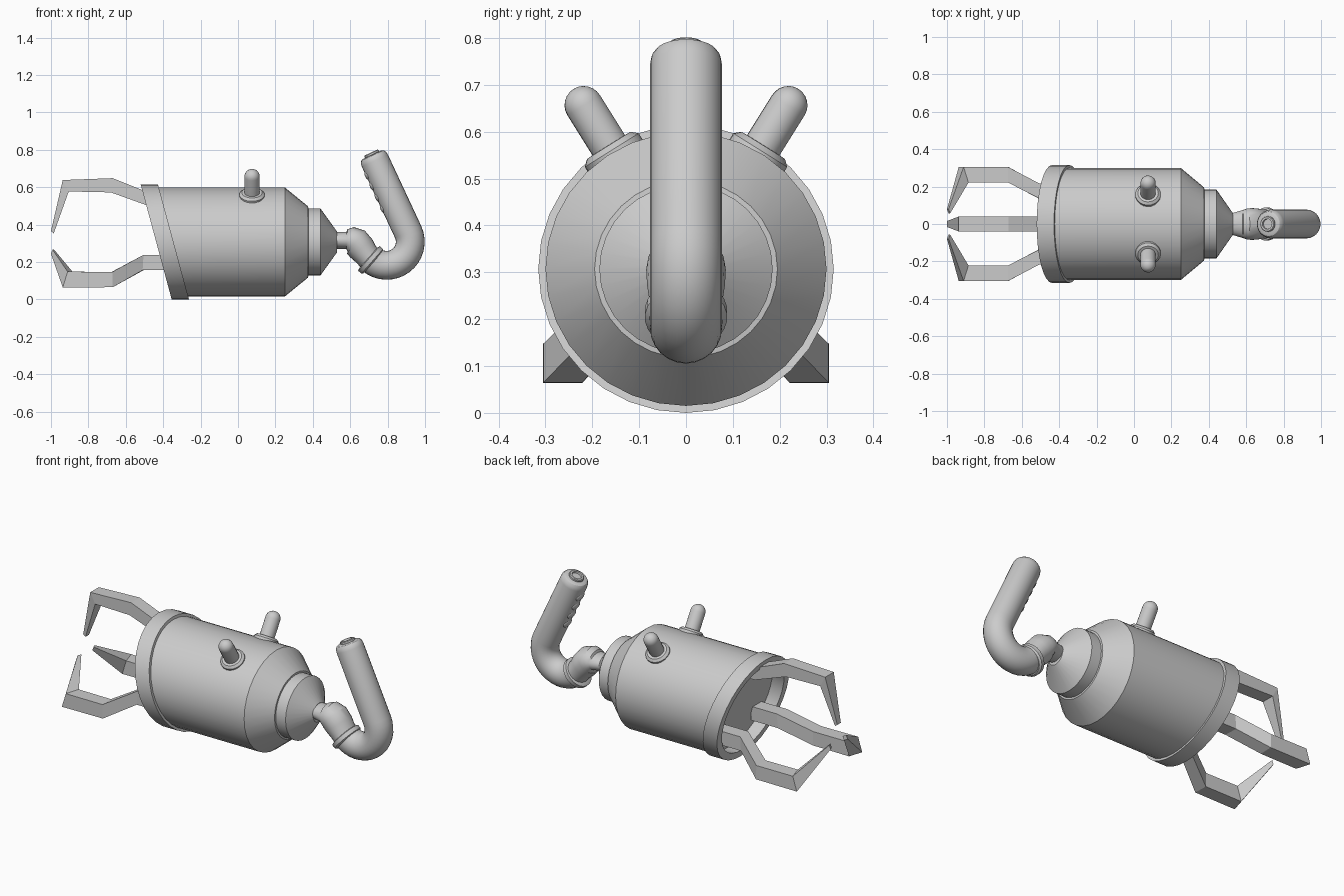
import bpy, bmesh
from math import sin, cos, pi, radians
from mathutils import Vector

if "Cube" in bpy.data.objects:
    bpy.data.objects.remove(bpy.data.objects["Cube"])

CZ = 0.307          # height of the main axis
SLANT = 0.27        # lean of the open mouth


def loft(name, rings, smooth=True):
    """Skin a list of vertex rings and cap both ends."""
    bm = bmesh.new()
    vs = [[bm.verts.new(p) for p in r] for r in rings]
    n = len(vs[0])
    for a, b in zip(vs, vs[1:]):
        for i in range(n):
            j = (i + 1) % n
            bm.faces.new((a[i], a[j], b[j], b[i]))
    bm.faces.new(vs[0])
    bm.faces.new(vs[-1])
    bmesh.ops.recalc_face_normals(bm, faces=bm.faces)
    me = bpy.data.meshes.new(name)
    bm.to_mesh(me)
    bm.free()
    ob = bpy.data.objects.new(name, me)
    bpy.context.collection.objects.link(ob)
    if smooth:
        bpy.ops.object.select_all(action='DESELECT')
        ob.select_set(True)
        bpy.context.view_layer.objects.active = ob
        bpy.ops.object.shade_smooth_by_angle(angle=radians(30))
    return ob


def turned(name, profile, n=32, wide=1.027):
    """Turn (x, radius, slant) points around the main axis."""
    rings = []
    for x, r, s in profile:
        ang = [2 * pi * i / n for i in range(n)]
        rings.append([(x - s * r * cos(a), wide * r * sin(a), CZ + r * cos(a)) for a in ang])
    return loft(name, rings)


def rod(name, start, direction, profile, n=20):
    """Turn (distance, radius) points around any straight axis."""
    d = Vector(direction).normalized()
    u = d.orthogonal().normalized()
    v = d.cross(u)
    rings = [[Vector(start) + d * t + (u * cos(2 * pi * i / n) + v * sin(2 * pi * i / n)) * r
              for i in range(n)] for t, r in profile]
    return loft(name, rings)


def pipe(name, path, n=24):
    """Sweep (x, z, radius, y radius) points in the xz plane."""
    rings = []
    for k, (x, z, r, ry) in enumerate(path):
        a, b = path[max(k - 1, 0)], path[min(k + 1, len(path) - 1)]
        t = Vector((b[0] - a[0], 0, b[1] - a[1])).normalized()
        nv = Vector((-t.z, 0, t.x))
        rings.append([Vector((x, 0, z)) + nv * r * cos(2 * pi * i / n)
                      + Vector((0, ry * sin(2 * pi * i / n), 0)) for i in range(n)])
    return loft(name, rings)


# Main canister with tapered rear and stepped collar
turned("canister", [(-0.36, 0.292, SLANT), (0.25, 0.292, 0), (0.375, 0.19, 0),
                    (0.376, 0.18, 0), (0.44, 0.18, 0), (0.53, 0.055, 0)])

# Slanted mouth ring with recessed floor
turned("mouth_ring", [(-0.345, 0.285, SLANT), (-0.345, 0.307, SLANT), (-0.4375, 0.307, SLANT),
                      (-0.4375, 0.265, SLANT), (-0.345, 0.265, SLANT)])

# Upper claw: stations of (outer x, z), (inner x, z), half width
stations = [((-0.36, 0.575), (-0.36, 0.495), 0.04), ((-0.50, 0.58), (-0.48, 0.50), 0.04),
            ((-0.67, 0.648), (-0.68, 0.572), 0.04), ((-0.937, 0.638), (-0.905, 0.577), 0.04),
            ((-1.0, 0.365), (-0.985, 0.353), 0.016)]
loft("upper_claw", [[(o[0], -w, o[1]), (o[0], w, o[1]), (i[0], w, i[1]), (i[0], -w, i[1])]
                    for o, i, w in stations], smooth=False)

# Lower claws: square bars, stations of (outer x, inner x, y, z, half size)
stations = [(-0.33, -0.33, 0.175, 0.197, 0.041), (-0.51, -0.50, 0.175, 0.197, 0.041),
            (-0.67, -0.675, 0.263, 0.106, 0.041), (-0.937, -0.885, 0.263, 0.106, 0.042),
            (-1.0, -0.983, 0.068, 0.255, 0.011)]
for side, s in (("right", -1), ("left", 1)):
    rings = []
    for xo, xi, y, z, h in stations:
        m = (xo + xi) / 2
        rings.append([(xo, s * (y + h), z - h), (m, s * (y + h), z + h),
                      (xi, s * (y - h), z + h), (m, s * (y - h), z - h)])
    loft("lower_claw_" + side, rings, smooth=False)

# Round-ended pegs with base flanges
dome = [(0.412 + 0.041 * sin(a), max(0.041 * cos(a), 0.002))
        for a in [pi / 2 * k / 6 for k in range(7)]]
for side, s in (("right", -1), ("left", 1)):
    d = (0, s * sin(radians(32)), cos(radians(32)))
    base = (0.075, 0, CZ)
    rod("peg_" + side, base, d, [(0.27, 0.041)] + dome)
    rod("peg_flange_" + side, base, d, [(0.27, 0.068), (0.299, 0.068), (0.311, 0.055), (0.312, 0.03)])

# Neck and elbow joint
rod("neck", (0.5, 0, 0.315), (1, 0, 0), [(0, 0.045), (0.13, 0.045)])
pipe("elbow", [(0.525, 0.315, 0.044, 0.058), (0.580, 0.315, 0.046, 0.074),
               (0.585, 0.315, 0.060, 0.076), (0.605, 0.315, 0.073, 0.083),
               (0.630, 0.306, 0.078, 0.085), (0.660, 0.272, 0.076, 0.083),
               (0.685, 0.240, 0.068, 0.078), (0.715, 0.207, 0.068, 0.078)])
rod("elbow_collar", (0.71, 0, 0.21), (0.75, 0, -0.66),
    [(-0.018, 0.075), (-0.013, 0.088), (0.010, 0.088), (0.018, 0.078)], 24)

# J-shaped handle: arc then straight grip with rounded end
R = 0.077
arc = [radians(-131 + 156 * k / 16) for k in range(17)]
path = [(0.795 + 0.126 * cos(a), 0.308 + 0.126 * sin(a), R, R) for a in arc]
gx, gz = path[-1][:2]
dx, dz = -sin(radians(25)), cos(radians(25))
for t, r in ((0.42, R), (0.438, 0.074), (0.45, 0.066), (0.455, 0.055)):
    path.append((gx + dx * t, gz + dz * t, r, r))
pipe("handle", path)

# Hollow button at the grip end
rod("end_button", (gx + dx * 0.44, 0, gz + dz * 0.44), (dx, 0, dz),
    [(0, 0.042), (0.024, 0.042), (0.028, 0.038), (0.028, 0.028), (0.018, 0.026)])

# Finger bumps on the inner side of the grip
for k in range(4):
    t = 0.17 + 0.065 * k
    bpy.ops.mesh.primitive_uv_sphere_add(
        segments=16, ring_count=8, radius=1,
        location=(gx + dx * t - dz * 0.068, 0, gz + dz * t + dx * 0.068),
        rotation=(0, radians(-25), 0))
    bump = bpy.context.object
    bump.name = "finger_bump_%d" % (k + 1)
    bump.scale = (0.015, 0.035, 0.028)
    bpy.ops.object.shade_smooth_by_angle(angle=radians(40))
